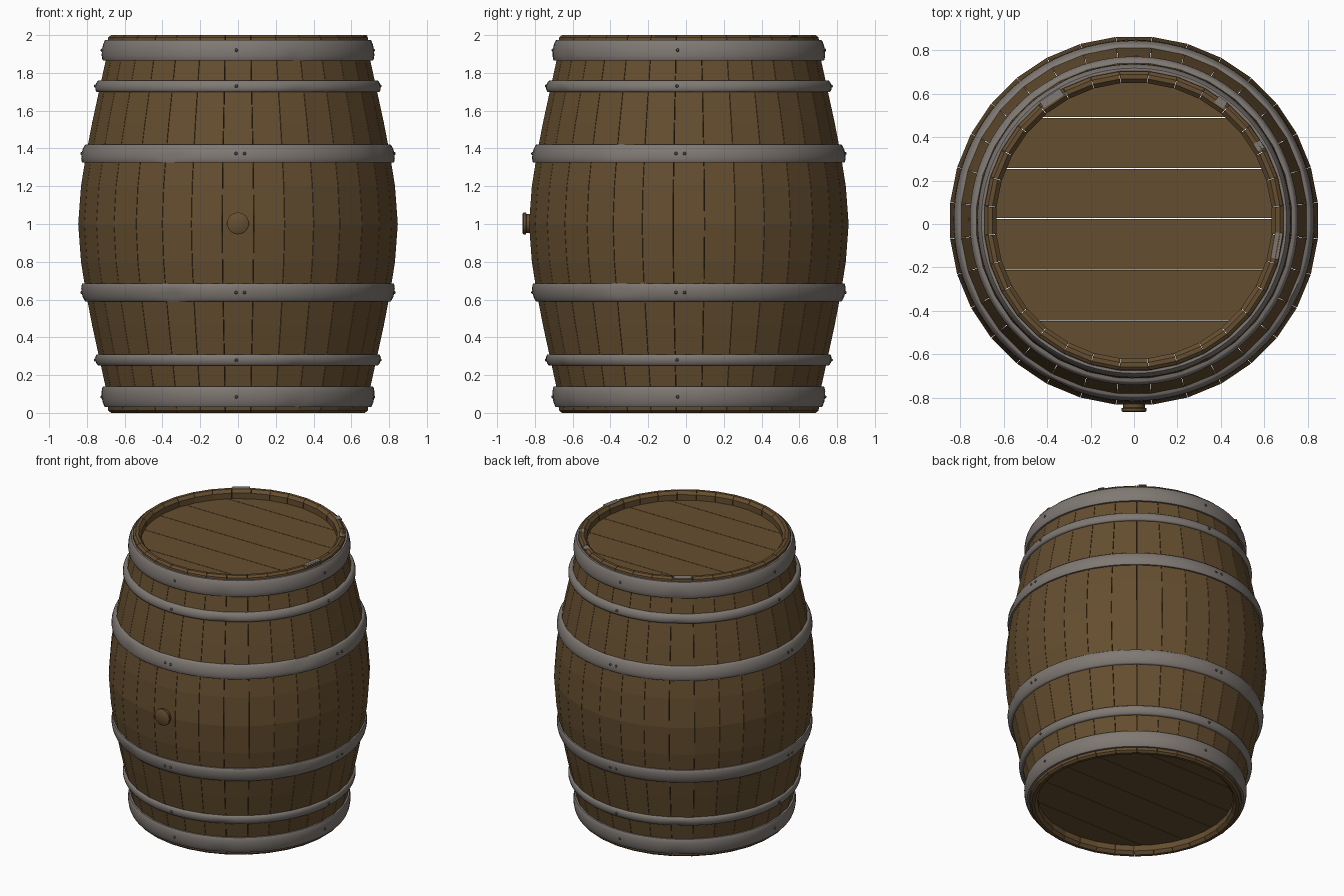
import bpy, bmesh, math
from mathutils import Vector

if "Cube" in bpy.data.objects:
    bpy.data.objects.remove(bpy.data.objects["Cube"])

CY = 0.015          # barrel axis offset in y
N = 32              # number of staves
STEP = 2 * math.pi / N


def material(name, rgb):
    m = bpy.data.materials.new(name)
    m.diffuse_color = (*rgb, 1)
    m.use_nodes = True
    m.node_tree.nodes["Principled BSDF"].inputs["Base Color"].default_value = m.diffuse_color
    return m


wood = material("oak wood", (0.130, 0.076, 0.029))
iron = material("iron hoop", (0.215, 0.190, 0.172))
dark_iron = material("dark rivet", (0.07, 0.06, 0.055))


def finish(name, bm, mat, smooth=None):
    bmesh.ops.recalc_face_normals(bm, faces=bm.faces)
    me = bpy.data.meshes.new(name)
    bm.to_mesh(me)
    bm.free()
    me.materials.append(mat)
    ob = bpy.data.objects.new(name, me)
    bpy.context.collection.objects.link(ob)
    if smooth:
        bpy.ops.object.select_all(action='DESELECT')
        ob.select_set(True)
        bpy.context.view_layer.objects.active = ob
        bpy.ops.object.shade_smooth_by_angle(angle=math.radians(smooth))
    return ob


def polar(r, a, z):
    return Vector((r * math.sin(a), CY - r * math.cos(a), z))


# Bulging half profile of a stave, mirrored about mid height
half = [(0.675, 0.0), (0.69, 0.012), (0.705, 0.14), (0.74, 0.30), (0.775, 0.46),
        (0.808, 0.63), (0.835, 0.80), (0.85, 1.0)]
outer = half + [(r, 2 - z) for r, z in half[-2::-1]]
inner_half = [(0.655, 0.0), (0.636, 0.02), (0.636, 0.14), (0.69, 0.30), (0.76, 0.63), (0.80, 1.0)]
inner = inner_half + [(r, 2 - z) for r, z in inner_half[-2::-1]]
section = outer + inner[::-1]

# Staves, separated by fine gaps
bm = bmesh.new()
for i in range(N):
    sides = []
    for s in (-1, 1):
        ring = []
        for r, z in section:
            a = i * STEP + s * (STEP / 2 - 0.0012 / r)
            ring.append(bm.verts.new(polar(r, a, z)))
        sides.append(ring)
    n = len(section)
    for k in range(n):
        j = (k + 1) % n
        bm.faces.new((sides[0][k], sides[0][j], sides[1][j], sides[1][k]))
    for ring in sides:
        bm.faces.new(ring)
finish("staves", bm, wood)

# Heads: planks clipped from a disc, one set at each end
cuts = [-0.68, -0.445, -0.21, 0.025, 0.255, 0.49, 0.70]
for name, z0 in (("bottom_head", 0.06), ("top_head", 1.90)):
    bm = bmesh.new()
    R = 0.642
    for lo, hi in zip(cuts, cuts[1:]):
        lo = max(lo + 0.0015, CY - R + 0.001)
        hi = min(hi - 0.0015, CY + R - 0.001)
        ys = [lo + (hi - lo) * t / 8 for t in range(9)]
        w = [math.sqrt(R * R - (y - CY) ** 2) for y in ys]
        pts = [(x, y) for x, y in zip(w, ys)] + [(-x, y) for x, y in zip(w[::-1], ys[::-1])]
        face = bm.faces.new([bm.verts.new((x, y, z0)) for x, y in pts])
        ext = bmesh.ops.extrude_face_region(bm, geom=[face])
        bmesh.ops.translate(bm, vec=(0, 0, 0.04),
                            verts=[v for v in ext["geom"] if isinstance(v, bmesh.types.BMVert)])
    finish(name, bm, wood)


# Hoops: rounded bands; each tapers with the barrel and may carry a small dent
def hoop(name, z0, z1, r0, r1, dents=()):
    bm = bmesh.new()
    prof = [(-0.035, 0.0), (-0.004, 0.0), (0.0, 0.06), (0.006, 0.25), (0.008, 0.5),
            (0.006, 0.75), (0.0, 0.94), (-0.004, 1.0), (-0.035, 1.0)]
    seg = 96
    rings = []
    for i in range(seg):
        a = 2 * math.pi * i / seg
        ring = []
        for d, t in prof:
            r = r0 + (r1 - r0) * t + d
            z = z0 + (z1 - z0) * t
            for da, tz, depth in dents:
                off = (a - da + math.pi) % (2 * math.pi) - math.pi
                r -= depth * math.exp(-(off / 0.06) ** 2 - ((t - tz) / 0.35) ** 2)
            ring.append(bm.verts.new(polar(r, a, z)))
        rings.append(ring)
    for i in range(seg):
        a, b = rings[i], rings[(i + 1) % seg]
        for k in range(len(prof)):
            j = (k + 1) % len(prof)
            bm.faces.new((a[k], a[j], b[j], b[k]))
    finish(name, bm, iron, 50)


hoops = [("bottom_hoop", 0.03, 0.14, 0.708, 0.719),
         ("lower_narrow_hoop", 0.25, 0.31, 0.743, 0.752),
         ("lower_wide_hoop", 0.59, 0.685, 0.812, 0.828),
         ("upper_wide_hoop", 1.325, 1.42, 0.828, 0.812),
         ("upper_narrow_hoop", 1.70, 1.76, 0.752, 0.743),
         ("top_hoop", 1.865, 1.975, 0.719, 0.706)]
for name, z0, z1, r0, r1 in hoops:
    wide = "wide" in name
    dents = [(-0.44, 0.3, 0.012), (1.12, 0.7, 0.010)] if wide else [(0.45, 0.1, 0.008), (-2.6, 0.1, 0.008)]
    hoop(name, z0, z1, r0, r1, dents)

# Rivets on the hoops at each quarter turn
bm = bmesh.new()
for name, z0, z1, r0, r1 in hoops:
    offsets = (-0.012, 0.042) if "wide" in name else (-0.012,)
    for q in range(4):
        for o in offsets:
            a = q * math.pi / 2 + o - (0.07 if q == 1 else 0)
            c = polar((r0 + r1) / 2 + 0.006, a, (z0 + z1) / 2)
            new = bmesh.ops.create_uvsphere(bm, u_segments=8, v_segments=6, radius=0.009)
            bmesh.ops.translate(bm, verts=new["verts"], vec=c)
finish("rivets", bm, dark_iron, 60)

# Worn patches on the top rim where the hoop metal folds over the staves
bm = bmesh.new()
for x, y, w in ((-0.38, 0.58, 0.055), (0.40, 0.56, 0.025), (0.575, 0.36, 0.02), (0.66, -0.10, 0.06)):
    a = math.atan2(x, CY - y)
    r = math.hypot(x, y - CY)
    da = w / r
    pts = [polar(r + dr, a + s * da, z) for dr, z in ((-0.018, 2.0), (0.018, 1.998)) for s in (-1, 1)]
    lo = [bm.verts.new(p + Vector((0, 0, -0.006))) for p in pts]
    hi = [bm.verts.new(p + Vector((0, 0, 0.001))) for p in pts]
    loop = (0, 1, 3, 2)
    bm.faces.new([hi[k] for k in loop])
    bm.faces.new([lo[k] for k in loop])
    for k in range(4):
        p, q = loop[k], loop[(k + 1) % 4]
        bm.faces.new((lo[p], lo[q], hi[q], hi[p]))
finish("rim_patches", bm, iron)

# Bung plug in the front, with a softly rounded head
bm = bmesh.new()
rings = []
for r, y in ((0.05, -0.80), (0.05, -0.845), (0.058, -0.848), (0.058, -0.860), (0.050, -0.866)):
    rings.append([bm.verts.new((r * math.cos(t * math.pi / 12), y, 1.003 + r * math.sin(t * math.pi / 12)))
                  for t in range(24)])
for a, b in zip(rings, rings[1:]):
    for k in range(24):
        j = (k + 1) % 24
        bm.faces.new((a[k], a[j], b[j], b[k]))
bm.faces.new(rings[0])
bm.faces.new(rings[-1])
finish("bung", bm, wood, 40)
